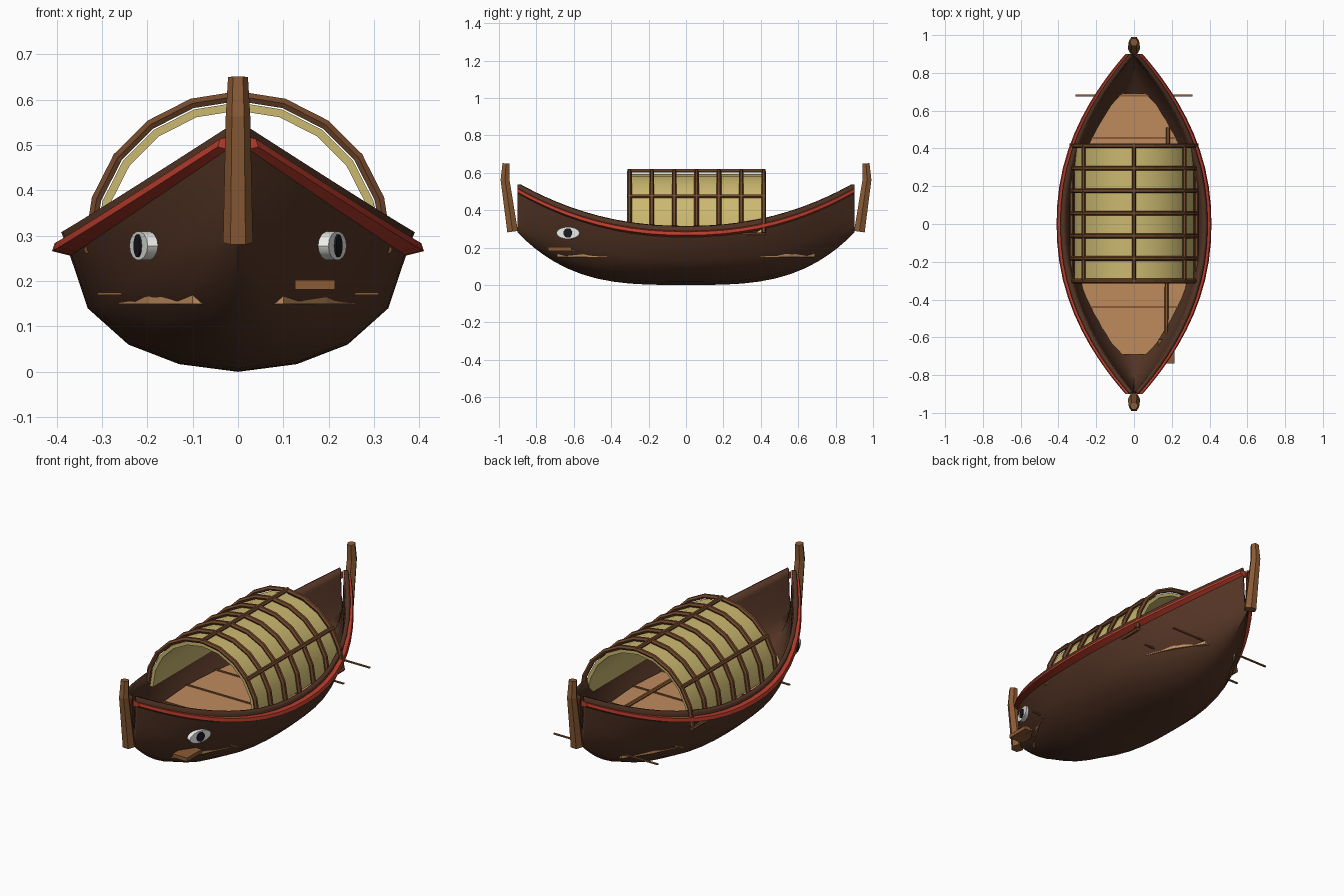
import bpy, bmesh, math
from mathutils import Vector, Matrix

if "Cube" in bpy.data.objects:
    bpy.data.objects.remove(bpy.data.objects["Cube"])


def material(name, rgb):
    m = bpy.data.materials.new(name)
    m.diffuse_color = (*rgb, 1)
    m.use_nodes = True
    m.node_tree.nodes["Principled BSDF"].inputs["Base Color"].default_value = m.diffuse_color
    return m


DARK = material("dark_wood", (0.085, 0.034, 0.018))
RED = material("red_paint", (0.48, 0.045, 0.025))
WOOD = material("brown_wood", (0.26, 0.105, 0.035))
BAR = material("pole_wood", (0.17, 0.065, 0.025))
PALE = material("pale_wood", (0.52, 0.26, 0.11))
REED = material("reed", (0.60, 0.48, 0.16))
WHITE = material("white_paint", (0.85, 0.85, 0.82))
BLACK = material("black_paint", (0.01, 0.01, 0.015))


def make(name, bm, mat, smooth=None):
    me = bpy.data.meshes.new(name)
    bm.to_mesh(me)
    bm.free()
    ob = bpy.data.objects.new(name, me)
    bpy.context.collection.objects.link(ob)
    me.materials.append(mat)
    if smooth:
        bpy.ops.object.select_all(action='DESELECT')
        bpy.context.view_layer.objects.active = ob
        ob.select_set(True)
        bpy.ops.object.shade_smooth_by_angle(angle=math.radians(smooth))
    return ob


def loft(name, rings, mat, closed=True, smooth=None):
    """Skin a list of equal-length rings; closed rings get end caps."""
    bm = bmesh.new()
    rows = [[bm.verts.new(p) for p in r] for r in rings]
    n = len(rows[0])
    for a, b in zip(rows, rows[1:]):
        for j in range(n if closed else n - 1):
            k = (j + 1) % n
            bm.faces.new((a[j], b[j], b[k], a[k]))
    if closed:
        bm.faces.new(rows[0])
        bm.faces.new(rows[-1][::-1])
        bmesh.ops.recalc_face_normals(bm, faces=bm.faces)
    return make(name, bm, mat, smooth)


def tube(name, pts, radii, mat, sides=6, up=(1, 0, 0)):
    pts = [Vector(p) for p in pts]
    rings = []
    for i, p in enumerate(pts):
        t = (pts[min(i + 1, len(pts) - 1)] - pts[max(i - 1, 0)]).normalized()
        u = Vector(up)
        u = (u - t * u.dot(t)).normalized()
        v = t.cross(u)
        r = radii[i] if isinstance(radii, (list, tuple)) else radii
        rings.append([p + r * (u * math.cos(a) + v * math.sin(a))
                      for a in (2 * math.pi * k / sides for k in range(sides))])
    return loft(name, rings, mat)


def box(name, loc, size, mat):
    bm = bmesh.new()
    bmesh.ops.create_cube(bm, size=1, matrix=Matrix.Translation(loc) @ Matrix.Diagonal((*size, 1)))
    return make(name, bm, mat)


# hull lines
END = 0.9
def half_width(y): return 0.025 + 0.365 * (1 - abs(y / END) ** 2.15)
def rim(y): return 0.308 + 0.23 * abs(y / END) ** 2.2
def keel(y): return 0.28 * abs(y / END) ** 3.3


# hull shell
section = [(0, 0), (0.333, 0.055), (0.62, 0.195), (0.85, 0.455), (0.96, 0.87), (1, 1)]
profile = [(-w, h) for w, h in section[:0:-1]] + section
ys = [END * math.sin(math.pi / 2 * i / 14) for i in range(-14, 15)]
hull = loft("hull", [[(w * half_width(y), y, keel(y) + h * (rim(y) - keel(y))) for w, h in profile]
                     for y in ys], DARK, closed=False, smooth=40)
sol = hull.modifiers.new("thickness", 'SOLIDIFY')
sol.thickness = 0.022
sol.offset = -1

# red rub rails
for s, side in ((1, "right"), (-1, "left")):
    loft("rail_" + side, [[(s * (half_width(y) + dx), y, rim(y) - 0.034 + dz)
                           for dx, dz in ((-0.02, 0.018), (0.014, 0.01), (0.02, -0.008), (-0.02, -0.018))]
                          for y in ys], RED, smooth=30)

# stem and stern posts
for s, name in ((-1, "bow_post"), (1, "stern_post")):
    tube(name, [(0, s * 0.927, 0.285), (0, s * 0.968, 0.565), (0, s * 0.962, 0.65)],
         [0.033, 0.027, 0.022], WOOD)

# deck boards and cross battens
half = [(0.1, 0.69), (0.195, 0.55), (0.262, 0.40), (0.295, 0.2), (0.31, 0)]
right = half + [(x, -y) for x, y in half[-2::-1]]
outline = right + [(-x, y) for x, y in right[::-1]]
loft("deck", [[(x, y, z) for x, y in outline] for z in (0.15, 0.17)], PALE)
for i in range(6):
    box(f"deck_batten_{i}", (0, -0.44 + 0.224 * i, 0.172), (0.62, 0.01, 0.006), WOOD)

# reed canopy
CZ = 0.28
def arch(r, y): return [(r * math.cos(math.pi * k / 10), y, CZ + r * math.sin(math.pi * k / 10))
                        for k in range(11)]
loft("canopy_cover", [arch(0.314, y) + arch(0.296, y)[::-1] for y in (-0.30, 0.41)], REED, smooth=30)

# canopy hoops and stringers
for i in range(7):
    tube(f"canopy_hoop_{i}", arch(0.328, -0.302 + 0.1195 * i), 0.0125, BAR, up=(0, 1, 0))
for i, deg in enumerate((0, 36, 90, 144, 180)):
    a = math.radians(deg)
    x, z = 0.33 * math.cos(a), CZ - (0.01 if deg % 180 == 0 else 0) + 0.33 * math.sin(a)
    tube(f"canopy_stringer_{i}", [(x, -0.312, z), (x, 0.425, z)], 0.0105, BAR)

# oar
tube("oar_shaft", [(0.17, -0.66, 0.19), (0.18, 0.51, 0.19)], 0.01, WOOD)
box("oar_blade", (0.17, -0.675, 0.192), (0.088, 0.125, 0.02), WOOD)


# painted eyes on the bow
def eye_disc(name, s, out, length, height, depth, mat):
    turn = Matrix.Rotation(math.radians(-18 * s), 4, 'Z')
    n = turn @ Vector((s, 0, 0))
    c = Vector((s * 0.208, -0.628, 0.278)) + n * out
    bm = bmesh.new()
    bmesh.ops.create_cone(bm, cap_ends=True, segments=14, radius1=1, radius2=1, depth=1,
                          matrix=Matrix.Translation(c) @ turn @ Matrix.Diagonal((depth, length, height, 1))
                          @ Matrix.Rotation(math.pi / 2, 4, 'Y'))
    make(name, bm, mat, smooth=40)


for s, side in ((1, "right"), (-1, "left")):
    eye_disc("eye_white_" + side, s, 0, 0.065, 0.032, 0.024, WHITE)
    eye_disc("eye_pupil_" + side, s, 0.008, 0.024, 0.025, 0.016, BLACK)
